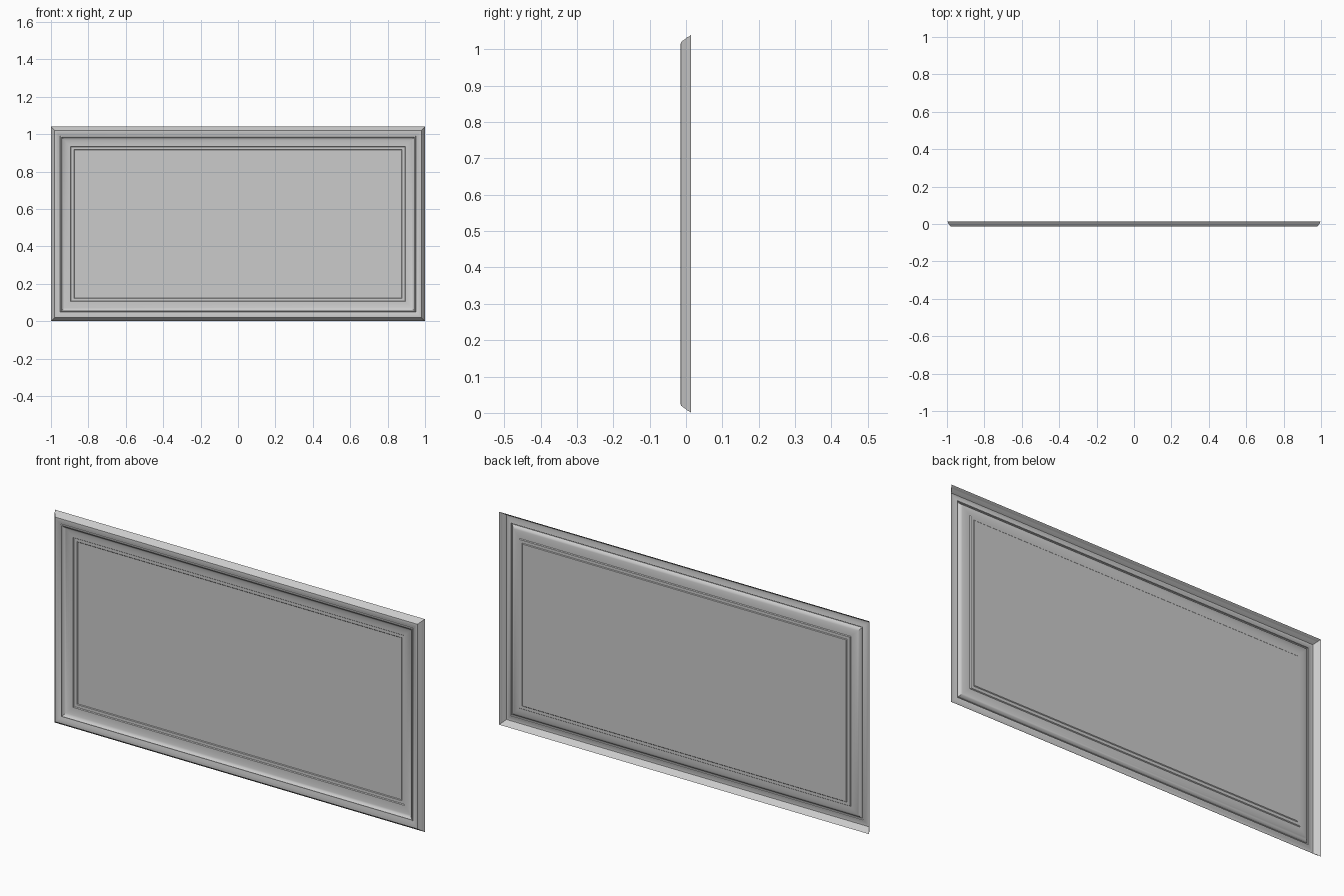
import bpy, bmesh, math

if "Cube" in bpy.data.objects:
    bpy.data.objects.remove(bpy.data.objects["Cube"])

W, H = 1.0, 1.04   # half width, full height

# moulding profile: (inset from outer edge, depth y), from back edge to panel
profile = [(0.0, 0.014), (0.004, 0.010), (0.007, 0.003), (0.010, 0.000),
           (0.020, -0.014), (0.024, -0.0145), (0.036, -0.012), (0.049, -0.007),
           (0.051, -0.011), (0.055, -0.012)]
# concave cove: steep outside, flattening inwards
for i in range(1, 9):
    a = math.pi / 2 * i / 8
    profile.append((0.055 + 0.050 * (1 - math.cos(a)), -0.012 + 0.018 * math.sin(a)))
# two small steps down to the panel
profile += [(0.108, 0.010), (0.122, 0.010), (0.125, 0.013)]


def ring(bm, inset, y):
    x, lo, hi = W - inset, inset, H - inset
    return [bm.verts.new(p) for p in ((-x, y, lo), (x, y, lo), (x, y, hi), (-x, y, hi))]


def finish(bm, name):
    me = bpy.data.meshes.new(name)
    bm.to_mesh(me)
    bm.free()
    ob = bpy.data.objects.new(name, me)
    bpy.context.collection.objects.link(ob)
    return ob


# mitred frame swept around the rectangle
bm = bmesh.new()
rings = [ring(bm, *p) for p in profile]
for a, b in zip(rings, rings[1:]):
    for i in range(4):
        j = (i + 1) % 4
        bm.faces.new((a[i], a[j], b[j], b[i]))
frame = finish(bm, "moulded_frame")
bpy.context.view_layer.objects.active = frame
frame.select_set(True)
bpy.ops.object.shade_smooth_by_angle(angle=math.radians(30))

# flat centre panel
bm = bmesh.new()
bm.faces.new(ring(bm, *profile[-1]))
finish(bm, "centre_panel")
